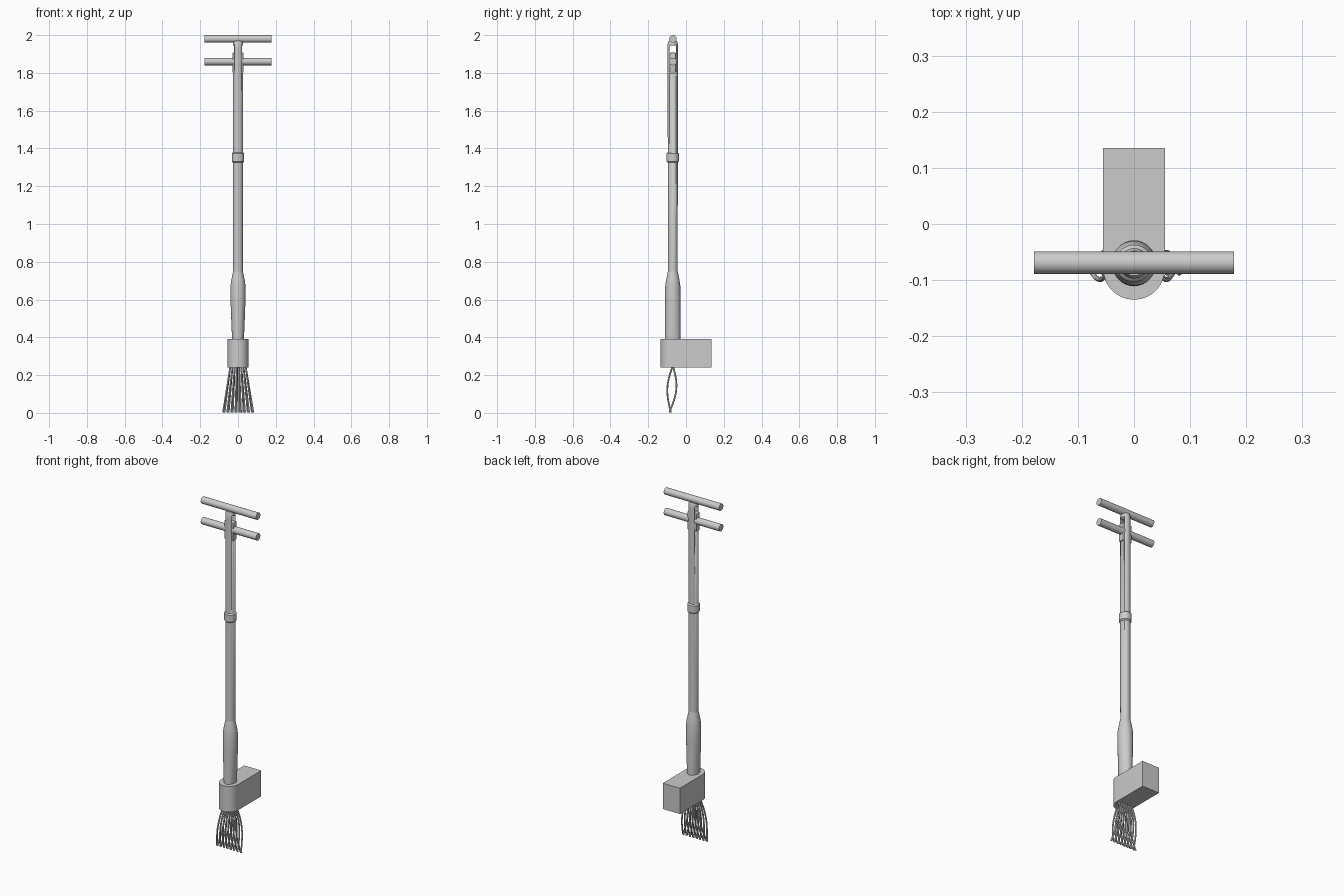
import bpy, bmesh, math
from mathutils import Vector

if "Cube" in bpy.data.objects:
    bpy.data.objects.remove(bpy.data.objects["Cube"])

CY = -0.07  # pole axis in y


def finish(bm, name, smooth=True):
    bmesh.ops.recalc_face_normals(bm, faces=bm.faces)
    me = bpy.data.meshes.new(name)
    bm.to_mesh(me)
    bm.free()
    ob = bpy.data.objects.new(name, me)
    bpy.context.collection.objects.link(ob)
    if smooth:
        bpy.ops.object.select_all(action='DESELECT')
        ob.select_set(True)
        bpy.context.view_layer.objects.active = ob
        bpy.ops.object.shade_smooth_by_angle(angle=math.radians(35))
    return ob


def loft(name, rings, n=32):
    """Closed vertical loft through (z, x radius, y radius) ellipses."""
    bm = bmesh.new()
    loops = [[bm.verts.new((rx * math.cos(2 * math.pi * i / n),
                            CY + ry * math.sin(2 * math.pi * i / n), z))
              for i in range(n)] for z, rx, ry in rings]
    for a, b in zip(loops, loops[1:]):
        for i in range(n):
            j = (i + 1) % n
            bm.faces.new((a[i], a[j], b[j], b[i]))
    bm.faces.new(loops[0])
    bm.faces.new(loops[-1])
    return finish(bm, name)


def box(name, center, size, bevel=0.0):
    bm = bmesh.new()
    bmesh.ops.create_cube(bm, size=1)
    for v in bm.verts:
        v.co = Vector([c + a * s for c, a, s in zip(center, v.co, size)])
    if bevel:
        bmesh.ops.bevel(bm, geom=bm.edges[:], offset=bevel, segments=2,
                        affect='EDGES', profile=0.5)
    return finish(bm, name)


def bar(name, z, r=0.02, length=0.356):
    bpy.ops.mesh.primitive_cylinder_add(vertices=32, radius=r, depth=length,
                                        location=(0, CY + 0.001, z),
                                        rotation=(0, math.pi / 2, 0))
    bpy.context.object.name = name
    bpy.ops.object.shade_smooth_by_angle(angle=math.radians(35))


# Grip sleeve, pole and joint collar
loft("grip_sleeve", [(0.385, 0.031, 0.041), (0.45, 0.034, 0.041), (0.58, 0.039, 0.041),
                     (0.67, 0.040, 0.040), (0.70, 0.036, 0.036), (0.735, 0.029, 0.029),
                     (0.75, 0.026, 0.026)])
pole = loft("pole", [(z, r, r) for z, r in
                     [(0.70, 0.026), (1.93, 0.027), (1.955, 0.027), (1.968, 0.022)]])
loft("joint_collar", [(z, r, r) for z, r in
                      [(1.325, 0.026), (1.332, 0.033), (1.372, 0.033), (1.379, 0.026)]])

# Slot through the pole head for the sliding trigger
cutter = box("slot_cutter", (0, CY, 1.8725), (0.12, 0.036, 0.145))
cutter.hide_render = True
mod = pole.modifiers.new("slot", 'BOOLEAN')
mod.operation = 'DIFFERENCE'
mod.object = cutter
mod.solver = 'EXACT'
bpy.context.view_layer.objects.active = pole
bpy.ops.object.modifier_apply(modifier=mod.name)
bpy.data.objects.remove(cutter)
box("trigger_slide", (0, CY, 1.854), (0.06, 0.034, 0.106), 0.005)

# Cross handles
loft("handle_neck", [(1.945, 0.021, 0.021), (1.985, 0.021, 0.014)])
bar("top_handle", 1.98)
bar("trigger_handle", 1.86)

# Gear housing: box with a rounded front
bm = bmesh.new()
n = 14
outline = [(0.055, 0.135), (-0.055, 0.135)]
outline += [(-0.055 * math.cos(math.pi * i / n), -0.08 - 0.055 * math.sin(math.pi * i / n))
            for i in range(n + 1)]
face = bm.faces.new([bm.verts.new((x, y, 0.24)) for x, y in outline])
ext = bmesh.ops.extrude_face_region(bm, geom=[face])
for g in ext["geom"]:
    if isinstance(g, bmesh.types.BMVert):
        g.co.z = 0.39
finish(bm, "gear_housing")

# Fanned rake tines: two bowed rows meeting near the tips
for row, bow in (("front", -0.022), ("rear", 0.026)):
    cu = bpy.data.curves.new(row + "_tines", 'CURVE')
    cu.dimensions = '3D'
    cu.bevel_depth = 0.0045
    cu.bevel_resolution = 2
    cu.use_fill_caps = True
    shift = -0.003 if bow < 0 else 0.005
    for k in range(8):
        t = -1 + 2 * k / 7
        sp = cu.splines.new('POLY')
        steps = 12
        sp.points.add(steps)
        for i, p in enumerate(sp.points):
            s = i / steps
            x = t * (0.040 + 0.036 * s) + shift * s
            y = -0.070 - 0.014 * s + bow * math.sin(math.pi * s * 1.05)
            p.co = (x, y, 0.25 - 0.247 * s, 1)
    ob = bpy.data.objects.new(row + "_tines", cu)
    bpy.context.collection.objects.link(ob)
    bpy.ops.object.select_all(action='DESELECT')
    ob.select_set(True)
    bpy.context.view_layer.objects.active = ob
    bpy.ops.object.convert(target='MESH')
    bpy.ops.object.shade_smooth_by_angle(angle=math.radians(50))
